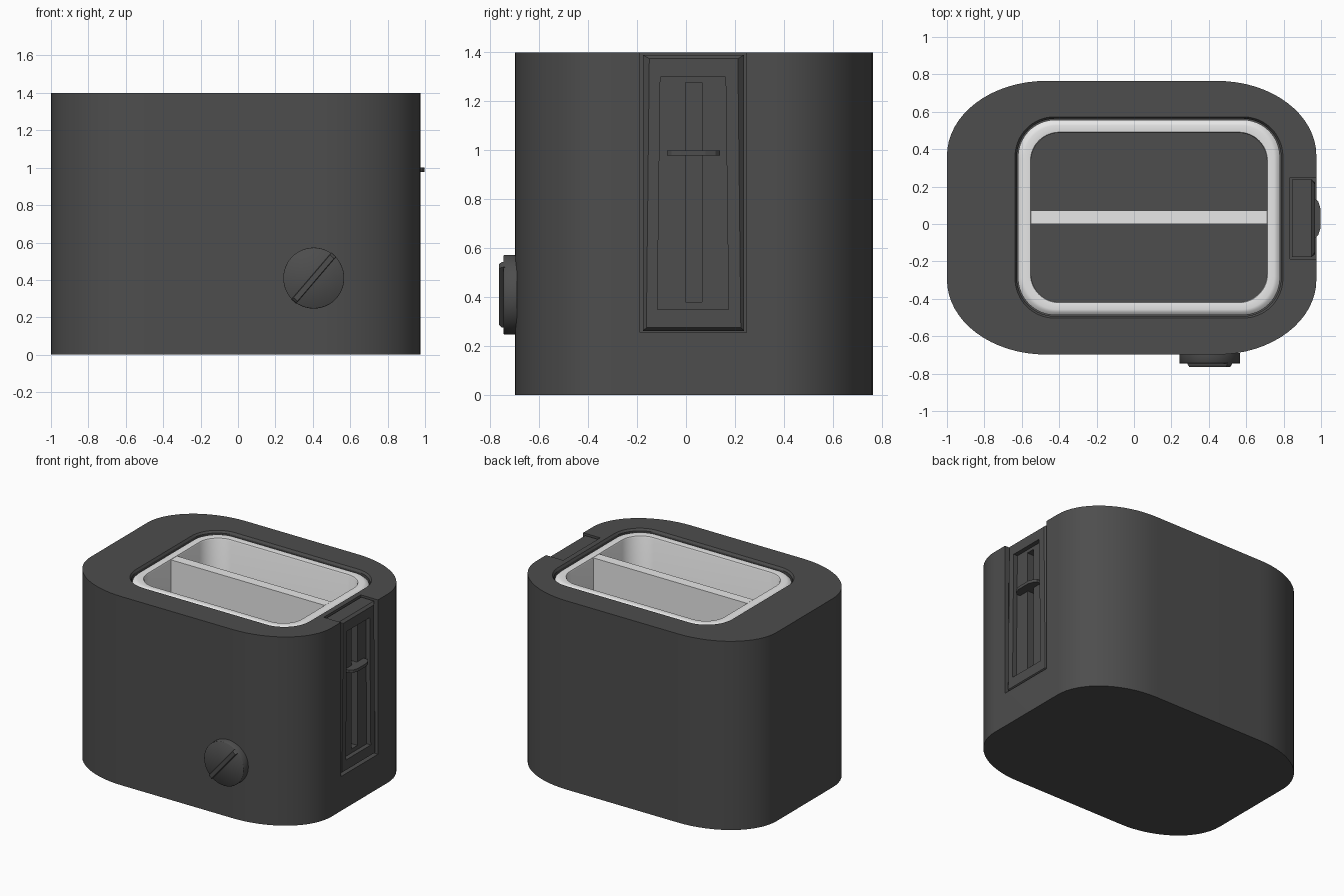
import bpy, bmesh, math
from mathutils import Vector

if "Cube" in bpy.data.objects:
    bpy.data.objects.remove(bpy.data.objects["Cube"])


def material(name, value):
    m = bpy.data.materials.new(name)
    m.diffuse_color = (value, value, value, 1)
    m.use_nodes = True
    m.node_tree.nodes["Principled BSDF"].inputs["Base Color"].default_value = m.diffuse_color
    return m


DARK = material("charcoal", 0.075)
LIGHT = material("light_grey", 0.8)


def loft(name, loops, mat, closed=False):
    """Skin a series of equal-length point loops; cap the ends unless closed."""
    bm = bmesh.new()
    rings = [[bm.verts.new(p) for p in loop] for loop in loops]
    n = len(rings[0])
    pairs = list(zip(rings, rings[1:]))
    if closed:
        pairs.append((rings[-1], rings[0]))
    else:
        bm.faces.new(rings[0])
        bm.faces.new(rings[-1])
    for a, b in pairs:
        for i in range(n):
            j = (i + 1) % n
            bm.faces.new((a[i], a[j], b[j], b[i]))
    bmesh.ops.recalc_face_normals(bm, faces=bm.faces)
    me = bpy.data.meshes.new(name)
    bm.to_mesh(me)
    bm.free()
    me.materials.append(mat)
    ob = bpy.data.objects.new(name, me)
    bpy.context.collection.objects.link(ob)
    return ob


def smooth(ob, angle=30):
    bpy.ops.object.select_all(action='DESELECT')
    ob.select_set(True)
    bpy.context.view_layer.objects.active = ob
    bpy.ops.object.shade_smooth_by_angle(angle=math.radians(angle))


def rounded(x0, x1, y0, y1, rx, ry, z, seg=16):
    """Rectangle in plan with elliptical corners."""
    pts = []
    corners = ((x1 - rx, y1 - ry), (x0 + rx, y1 - ry), (x0 + rx, y0 + ry), (x1 - rx, y0 + ry))
    for k, (cx, cy) in enumerate(corners):
        for i in range(seg + 1):
            a = math.pi / 2 * (k + i / seg)
            pts.append((cx + rx * math.cos(a), cy + ry * math.sin(a), z))
    return pts


def opening(grow, z):
    """Outline of the toast opening, grown or shrunk."""
    r = 0.2 + grow * 0.7
    return rounded(-0.62 - grow, 0.78 + grow, -0.487 - grow, 0.557 + grow, r, r, z)


def side_rect(x, y0, y1, z0, z1, flare=0.0):
    """Upright rectangle facing +x, slightly wider at the bottom."""
    return [(x, y0 - flare, z0), (x, y1 + flare, z0), (x, y1, z1), (x, y0, z1)]


def disc(r, y, seg=48):
    return [(0.405 + r * math.cos(2 * math.pi * i / seg), y,
             0.41 + r * math.sin(2 * math.pi * i / seg)) for i in range(seg)]


# Body shell with the toast well
body = loft("body", [
    rounded(-1, 0.975, -0.698, 0.765, 0.53, 0.4, 0),
    rounded(-1, 0.975, -0.698, 0.765, 0.53, 0.4, 1.4),
    opening(0.016, 1.4), opening(0.006, 1.385), opening(0.006, 0.02)], DARK)

# Notch in the right side for the lever panel
cutter = loft("panel_cutter", [
    side_rect(0.835, -0.187, 0.248, 0.255, 1.5),
    side_rect(1.1, -0.187, 0.248, 0.255, 1.5)], DARK)
cut = body.modifiers.new("notch", 'BOOLEAN')
cut.object = cutter
cut.solver = 'EXACT'
bpy.context.view_layer.objects.active = body
bpy.ops.object.modifier_apply(modifier="notch")
bpy.data.objects.remove(cutter)
smooth(body)

# Light liner: bevelled rim and inner walls
liner = loft("toast_liner", [
    opening(0, 0.02), opening(0, 1.37), opening(-0.015, 1.385), opening(-0.03, 1.39),
    opening(-0.066, 1.385), opening(-0.07, 1.375), opening(-0.07, 0.02)], LIGHT, closed=True)
smooth(liner)

# Divider between the two slots
loft("slot_divider", [
    [(x, y, z) for x, y in ((-0.552, 0), (0.712, 0), (0.712, 0.073), (-0.552, 0.073))]
    for z in (0.02, 1.384)], LIGHT)

# Lever panel with recess and vertical slot
loft("lever_panel", [
    side_rect(0.845, -0.176, 0.237, 0.262, 1.39),
    side_rect(0.95, -0.176, 0.237, 0.262, 1.39),
    side_rect(0.968, -0.15, 0.212, 0.275, 1.375, 0.012),
    side_rect(0.968, -0.105, 0.162, 0.35, 1.3, 0.012),
    side_rect(0.935, -0.105, 0.162, 0.35, 1.3, 0.012),
    side_rect(0.935, -0.002, 0.065, 0.38, 1.277),
    side_rect(0.87, -0.002, 0.065, 0.38, 1.277)], DARK)

# Lever: thin tab with tapered ends, plus its stem in the slot
tab = [(0.935, -0.078), (0.965, -0.078), (0.985, -0.06), (0.998, -0.02),
       (0.998, 0.08), (0.985, 0.12), (0.965, 0.138), (0.935, 0.138)]
loft("lever", [[(x, y, z) for x, y in tab] for z in (0.978, 1.0)], DARK)
loft("lever_stem", [side_rect(x, 0.005, 0.058, 0.978, 1.0) for x in (0.87, 0.94)], DARK)

# Browning knob and its diagonal grip
knob = loft("knob", [disc(0.163, -0.69), disc(0.163, -0.742), disc(0.16, -0.745)], DARK)
smooth(knob, 50)
along = Vector((0.65, 0, 0.76)).normalized()
across = Vector((along.z, 0, -along.x))
grip = []
for y, length, width in ((-0.74, 0.165, 0.017), (-0.755, 0.16, 0.017), (-0.765, 0.15, 0.014)):
    c = Vector((0.405, y, 0.41))
    grip.append([c + along * length * s + across * width * t
                 for s, t in ((-1, -1), (1, -1), (1, 1), (-1, 1))])
loft("knob_grip", grip, DARK)
